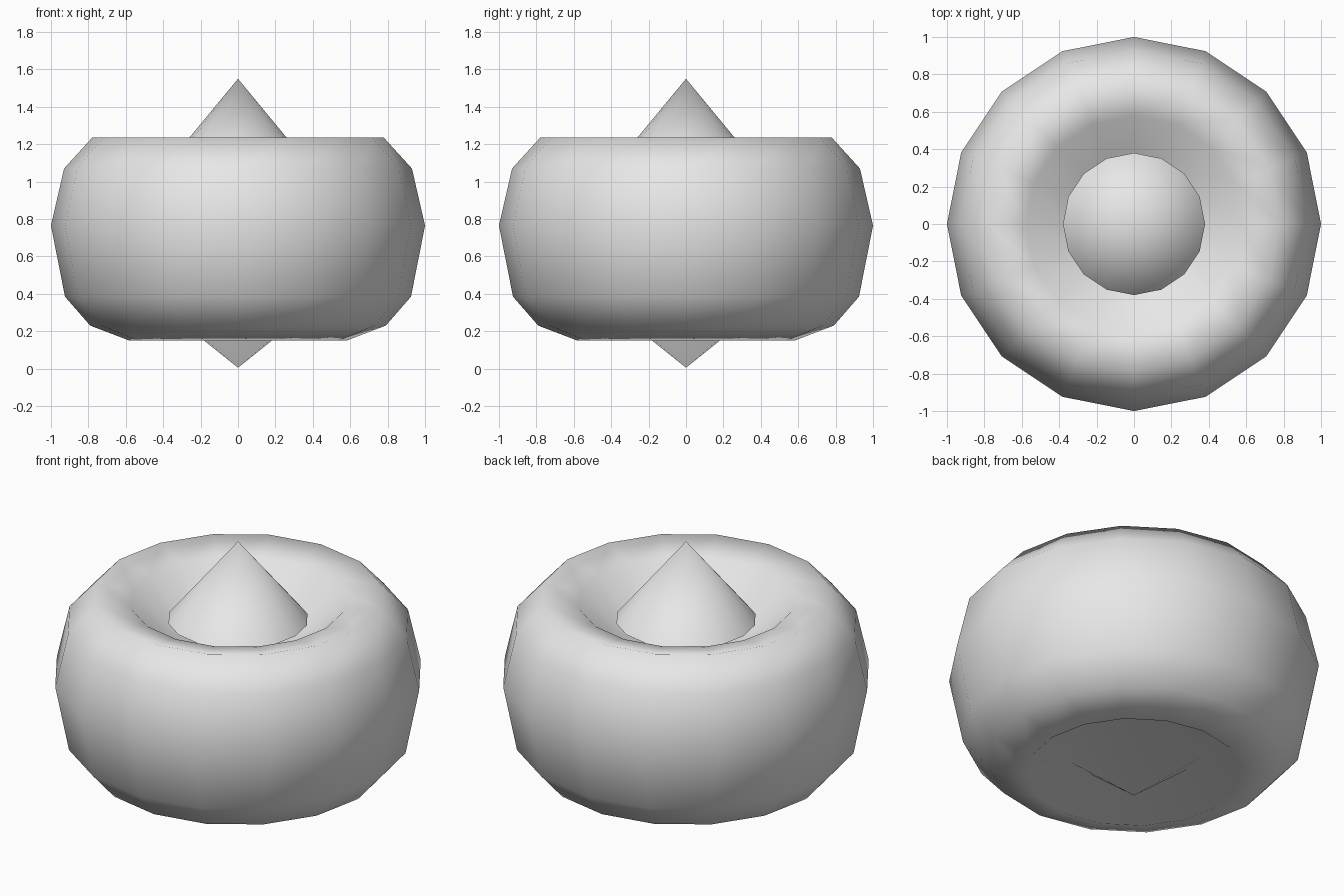
import bpy
import math

SIDES = 16

cube = bpy.data.objects.get("Cube")
if cube:
    bpy.data.objects.remove(cube, do_unlink=True)

grey = bpy.data.materials.new("plain grey")
grey.use_nodes = True
colour = (0.8, 0.8, 0.8, 1)
grey.diffuse_color = colour
grey.node_tree.nodes["Principled BSDF"].inputs["Base Color"].default_value = colour


def lathe(name, profile, sharp_angle):
    """Turn a (radius, z) profile, listed from bottom to top, about z."""
    verts, faces, rings = [], [], []
    for r, z in profile:
        count = SIDES if r > 0 else 1
        start = len(verts)
        rings.append([start + i % count for i in range(SIDES)])
        for i in range(count):
            a = math.tau * i / SIDES
            verts.append((r * math.cos(a), r * math.sin(a), z))
    for low, high in zip(rings, rings[1:]):
        for i in range(SIDES):
            j = (i + 1) % SIDES
            corners = (low[i], low[j], high[j], high[i])
            faces.append(list(dict.fromkeys(corners)))
    mesh = bpy.data.meshes.new(name)
    mesh.from_pydata(verts, [], faces)
    mesh.materials.append(grey)
    obj = bpy.data.objects.new(name, mesh)
    bpy.context.collection.objects.link(obj)
    bpy.ops.object.select_all(action="DESELECT")
    obj.select_set(True)
    bpy.context.view_layer.objects.active = obj
    bpy.ops.object.shade_smooth_by_angle(angle=math.radians(sharp_angle))
    return obj


# Rounded body with a pointed underside and a dimple in the top
lathe("body", [(0, 0.005), (0.38, 0.31), (0.58, 0.15), (0.79, 0.23),
               (0.925, 0.385), (1, 0.765), (0.93, 1.07), (0.78, 1.235),
               (0.58, 1.19), (0.38, 1.0), (0, 0.92)], 180)

# Cone sitting in the dimple
lathe("top_cone", [(0, 1.09), (0.38, 1.09), (0, 1.55)], 60)
